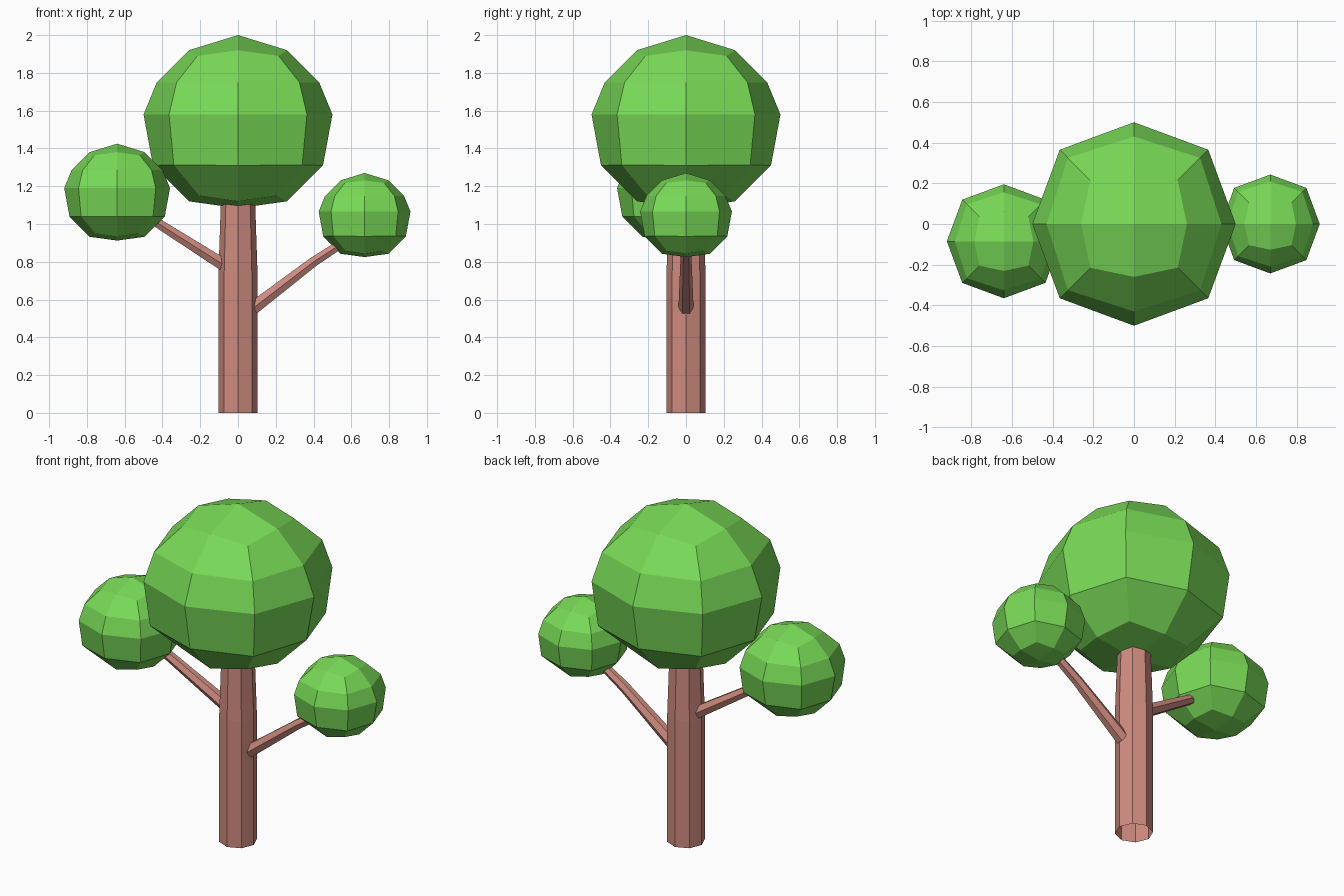
import bpy, bmesh, math
from mathutils import Vector

if "Cube" in bpy.data.objects:
    bpy.data.objects.remove(bpy.data.objects["Cube"])


def material(name, rgb):
    m = bpy.data.materials.new(name)
    m.diffuse_color = (*rgb, 1)
    m.use_nodes = True
    m.node_tree.nodes["Principled BSDF"].inputs["Base Color"].default_value = m.diffuse_color
    return m


BARK = material("pinkish_bark", (0.62, 0.26, 0.215))
LEAF = material("leaf_green", (0.19, 0.70, 0.095))


def finish(name, bm, mat):
    bmesh.ops.recalc_face_normals(bm, faces=bm.faces[:])
    me = bpy.data.meshes.new(name)
    bm.to_mesh(me)
    bm.free()
    me.materials.append(mat)
    ob = bpy.data.objects.new(name, me)
    bpy.context.collection.objects.link(ob)
    return ob


def bridge(bm, a, b):
    n = len(a)
    for i in range(n):
        bm.faces.new((a[i], a[(i + 1) % n], b[(i + 1) % n], b[i]))


# Crown: rounded box of 2 x 2 x 4 panels; each ring is
# (height at side middle, middle radius, height at corner, corner offset)
RINGS = [(-0.46, 0.26, -0.43, 0.205), (-0.27, 0.45, -0.267, 0.34),
         (0, 0.5, 0, 0.365), (0.17, 0.43, 0.17, 0.325), (0.34, 0.26, 0.31, 0.215)]


def crown(name, centre, s):
    bm = bmesh.new()
    c = Vector(centre)
    rings = []
    for zm, r, zc, o in RINGS:
        ring = []
        for i in range(8):
            a = i * math.pi / 4
            rad, z = (o * math.sqrt(2), zc) if i % 2 else (r, zm)
            ring.append(bm.verts.new(c + s * Vector((rad * math.cos(a), rad * math.sin(a), z))))
        rings.append(ring)
    for a, b in zip(rings, rings[1:]):
        bridge(bm, a, b)
    for ring, z in ((rings[0], -0.496), (rings[-1], 0.42)):
        pole = bm.verts.new(c + Vector((0, 0, z * s)))
        for i in range(0, 8, 2):
            bm.faces.new((pole, ring[i], ring[i + 1], ring[(i + 2) % 8]))
    return finish(name, bm, LEAF)


# Limb: tapered tube along a path of (point, radius)
def limb(name, path, sides, open_start=False):
    bm = bmesh.new()
    pts = [Vector(p) for p, _ in path]
    rings = []
    for k, (_, r) in enumerate(path):
        d = (pts[min(k + 1, len(pts) - 1)] - pts[max(k - 1, 0)]).normalized()
        u = Vector((0, 1, 0))
        u = (u - d * u.dot(d)).normalized()
        v = d.cross(u)
        rings.append([bm.verts.new(pts[k] + r * (math.cos(t) * u + math.sin(t) * v))
                      for t in (2 * math.pi * i / sides for i in range(sides))])
    for a, b in zip(rings, rings[1:]):
        bridge(bm, a, b)
    bm.faces.new(rings[-1])
    if not open_start:
        bm.faces.new(rings[0])
    return finish(name, bm, BARK)


limb("trunk", [((0, 0, 0), 0.103), ((0, 0, 0.75), 0.103), ((0, 0, 1.2), 0.088)], 8, True)
limb("right_branch", [((0.08, 0, 0.555), 0.04), ((0.40, 0, 0.80), 0.03),
                      ((0.60, 0, 0.93), 0.025)], 6)
limb("left_branch", [((-0.07, 0, 0.78), 0.038), ((-0.52, -0.06, 1.065), 0.026)], 6)

crown("main_crown", (0, 0, 1.58), 1.0)
crown("left_crown", (-0.64, -0.085, 1.19), 0.56)
crown("right_crown", (0.67, 0, 1.066), 0.486)
